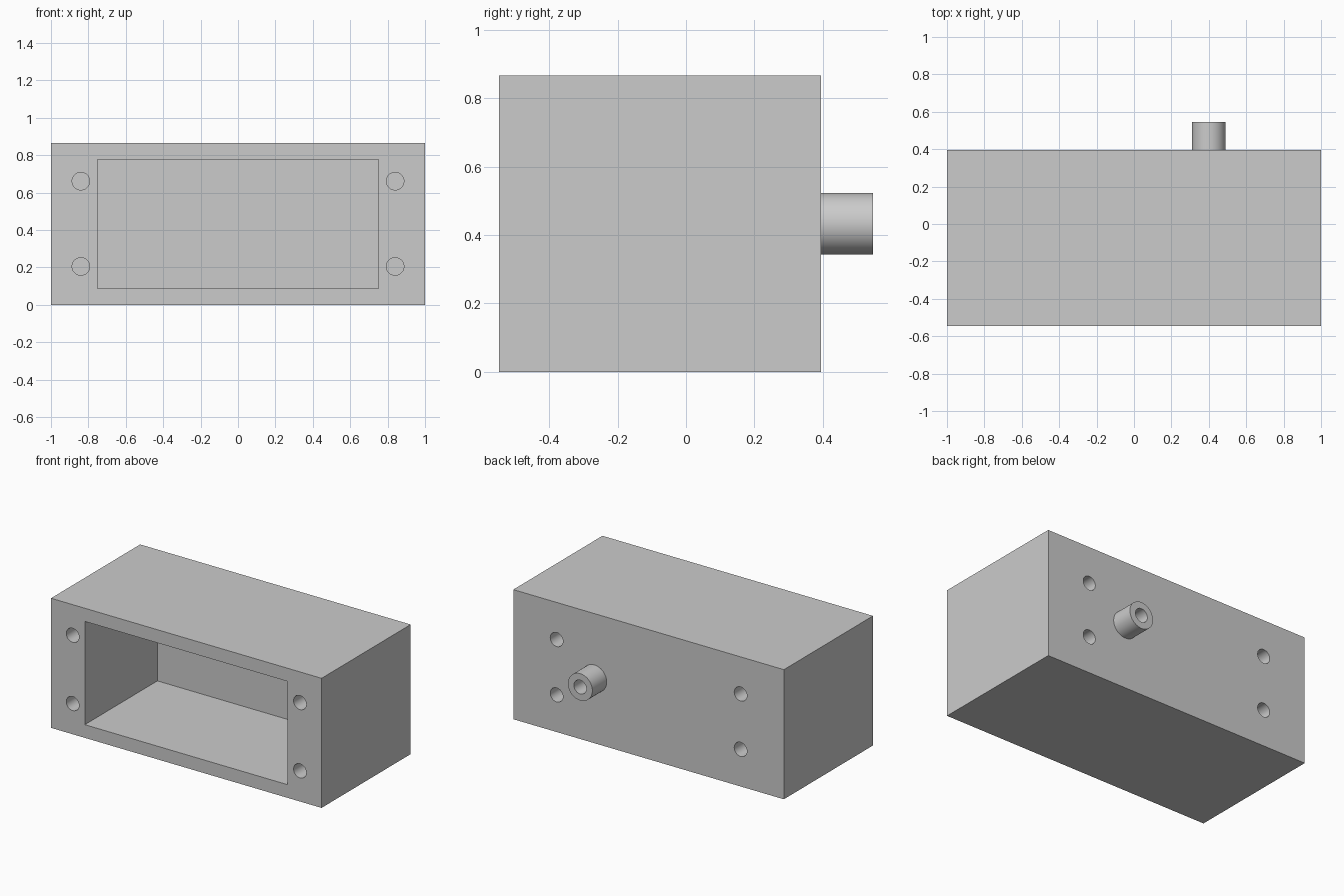
import bpy
from math import pi, radians

cube = bpy.data.objects.get("Cube")
if cube:
    bpy.data.objects.remove(cube, do_unlink=True)

FRONT, BACK, TIP = -0.546, 0.395, 0.546
HEIGHT, MID = 0.866, 0.433

grey = bpy.data.materials.new("light grey")
grey.use_nodes = True
colour = (0.6, 0.6, 0.6, 1)
grey.diffuse_color = colour
grey.node_tree.nodes["Principled BSDF"].inputs["Base Color"].default_value = colour


def box(name, width, y0, y1, z0, z1):
    bpy.ops.mesh.primitive_cube_add(size=1, location=(0, (y0 + y1) / 2, (z0 + z1) / 2))
    ob = bpy.context.object
    ob.name = name
    ob.scale = (width, y1 - y0, z1 - z0)
    bpy.ops.object.transform_apply(location=False, rotation=False)
    ob.data.materials.append(grey)
    return ob


def rod(name, x, z, radius, y0, y1):
    bpy.ops.mesh.primitive_cylinder_add(vertices=48, radius=radius, depth=y1 - y0,
                                        location=(x, (y0 + y1) / 2, z),
                                        rotation=(pi / 2, 0, 0))
    ob = bpy.context.object
    ob.name = name
    ob.data.materials.append(grey)
    return ob


def combine(target, other, operation):
    mod = target.modifiers.new(other.name, 'BOOLEAN')
    mod.operation = operation
    mod.solver = 'EXACT'
    mod.object = other
    bpy.context.view_layer.objects.active = target
    bpy.ops.object.modifier_apply(modifier=mod.name)
    bpy.data.objects.remove(other, do_unlink=True)


# Housing block with its open front cavity
housing = box("housing", 2, FRONT, BACK, 0, HEIGHT)
combine(housing, box("cavity_cutter", 1.5, FRONT - 0.1, 0.22, 0.088, 0.778), 'DIFFERENCE')

# Cable spout on the back, with a blind bore
combine(housing, rod("spout", 0.4, MID, 0.09, BACK - 0.05, TIP), 'UNION')
combine(housing, rod("bore_cutter", 0.4, MID, 0.046, BACK - 0.06, TIP + 0.1), 'DIFFERENCE')

# Blind screw holes, four in the front rim and four in the back wall
for side in (-1, 1):
    for level in (-1, 1):
        combine(housing, rod("front_hole_cutter", side * 0.84, MID + level * 0.228,
                             0.047, FRONT - 0.1, FRONT + 0.3), 'DIFFERENCE')
        combine(housing, rod("back_hole_cutter", side * 0.68, MID + level * 0.185,
                             0.047, BACK - 0.13, BACK + 0.1), 'DIFFERENCE')

# Smooth round walls, crisp edges
bpy.ops.object.select_all(action='DESELECT')
housing.select_set(True)
bpy.context.view_layer.objects.active = housing
bpy.ops.object.shade_smooth_by_angle(angle=radians(30))
